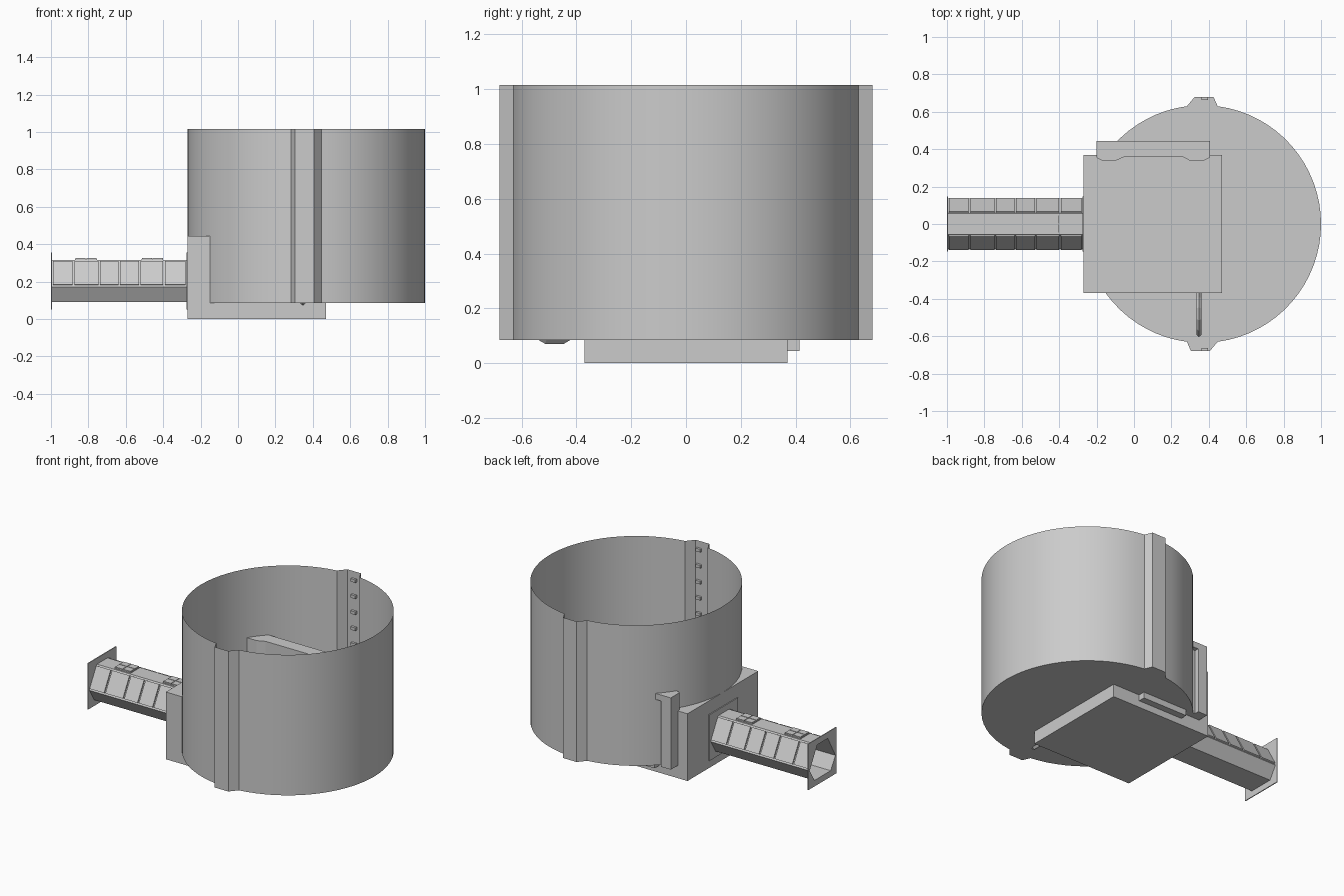
import bpy, bmesh, math
from mathutils import Vector

if "Cube" in bpy.data.objects:
    bpy.data.objects.remove(bpy.data.objects["Cube"])


def mesh_object(name, bm):
    bmesh.ops.recalc_face_normals(bm, faces=bm.faces[:])
    me = bpy.data.meshes.new(name)
    bm.to_mesh(me)
    bm.free()
    ob = bpy.data.objects.new(name, me)
    bpy.context.collection.objects.link(ob)
    return ob


def add_box(bm, x0, x1, y0, y1, z0, z1):
    vs = bmesh.ops.create_cube(bm, size=1)["verts"]
    for v in vs:
        v.co = Vector(((x0 + x1) / 2 + v.co.x * (x1 - x0),
                       (y0 + y1) / 2 + v.co.y * (y1 - y0),
                       (z0 + z1) / 2 + v.co.z * (z1 - z0)))


def boxes(name, *dims):
    bm = bmesh.new()
    for d in dims:
        add_box(bm, *d)
    return mesh_object(name, bm)


def add_prism(bm, points, offset, bottom=True, top=True):
    a = [bm.verts.new(p) for p in points]
    b = [bm.verts.new(Vector(p) + Vector(offset)) for p in points]
    n = len(a)
    for i in range(n):
        bm.faces.new((a[i], a[(i + 1) % n], b[(i + 1) % n], b[i]))
    if bottom:
        bm.faces.new(a)
    if top:
        bm.faces.new(b)


# Round open-topped tank with a hollow rib at the front and back
CX, R, Z0, Z1 = 0.365, 0.635, 0.085, 1.015
gap = 0.13
half = [(0.455, R * math.cos(gap)), (0.425, 0.68), (0.325, 0.68), (0.285, R * math.cos(gap))]
outline = []
N = 32
for side in (1, -1):
    outline += [(CX + side * (x - CX), side * y) for x, y in half[1:3]]
    for i in range(N + 1):
        t = math.pi / 2 + gap + (math.pi - 2 * gap) * i / N
        outline.append((CX + side * R * math.cos(t), side * R * math.sin(t)))
bm = bmesh.new()
add_prism(bm, [(x, y, Z0) for x, y in outline], (0, 0, Z1 - Z0), top=False)
tank = mesh_object("tank_wall", bm)
bpy.context.view_layer.objects.active = tank
tank.select_set(True)
bpy.ops.object.shade_smooth_by_angle(angle=math.radians(20))
tank.select_set(False)

# Rungs inside both ribs
bm = bmesh.new()
for i in range(9):
    z = 0.96 - 0.106 * i
    for s in (1, -1):
        y = sorted((s * 0.662, s * 0.678))
        add_box(bm, 0.36, 0.395, y[0], y[1], z - 0.01, z + 0.01)
mesh_object("ladder_rungs", bm)

# Square entry block that runs under and into the tank
boxes("entry_block", (-0.27, 0.47, -0.37, 0.37, 0, 0.445))

# Door frame with swollen posts on its inner side, recessed door and sill
inner = [(-0.20, 0.355), (-0.17, 0.338), (-0.10, 0.338), (-0.05, 0.36),
         (0.26, 0.36), (0.30, 0.338), (0.37, 0.338), (0.405, 0.355)]
bm = bmesh.new()
add_prism(bm, [(x, y, 0.085) for x, y in inner + [(0.405, 0.415), (-0.20, 0.415)]], (0, 0, 0.475))
mesh_object("door_panel", bm)
boxes("door_frame",
      (-0.20, -0.13, 0.415, 0.445, 0.085, 0.56),
      (0.335, 0.405, 0.415, 0.445, 0.085, 0.56),
      (-0.13, 0.335, 0.415, 0.445, 0.52, 0.56))
boxes("door_sill", (-0.06, 0.27, 0.36, 0.415, 0.045, 0.09))

# Twelve-sided hand wheel standing upright in the tank
bm = bmesh.new()
rings = []
for i in range(12):
    t = 2 * math.pi * (i + 0.5) / 12
    ring = []
    for dx, dr in ((0.014, 0), (0, 0.014), (-0.014, 0), (0, -0.014)):
        r = 0.115 + dr
        ring.append(bm.verts.new((0.347 + dx, -0.48 + r * math.sin(t), 0.195 + r * math.cos(t))))
    rings.append(ring)
for i in range(12):
    a, b = rings[i], rings[(i + 1) % 12]
    for j in range(4):
        k = (j + 1) % 4
        bm.faces.new((a[j], a[k], b[k], b[j]))
mesh_object("hand_wheel", bm)

# Six-sided hollow corridor
hexa = [(0.055, 0.315), (0.135, 0.172), (0.085, 0.09),
        (-0.085, 0.09), (-0.135, 0.172), (-0.055, 0.315)]
bm = bmesh.new()
add_prism(bm, [(-1.0, y, z) for y, z in hexa], (0.73, 0, 0), bottom=False, top=False)
mesh_object("corridor_tube", bm)

# Raised cladding panels on the two upper slopes
edges = [-0.995, -0.88, -0.742, -0.635, -0.525, -0.395, -0.275]
bm = bmesh.new()
for s in (1, -1):
    p, q = Vector((0, s * 0.055, 0.315)), Vector((0, s * 0.135, 0.172))
    n = Vector((0, s * 0.143, 0.08)).normalized() * 0.009
    a, b = p.lerp(q, 0.06), p.lerp(q, 0.94)
    for x0, x1 in zip(edges, edges[1:]):
        start = Vector((x0 + 0.005, 0, 0))
        add_prism(bm, [start + v for v in (a, b, b + n, a + n)], (x1 - x0 - 0.01, 0, 0))
mesh_object("corridor_panels", bm)

# Square end plates with a six-sided opening
for name, x in (("outer_end_plate", -1.0), ("inner_end_plate", -0.276)):
    square = [(0.148, 0.355), (0.148, 0.172), (0.148, 0.05),
              (-0.148, 0.05), (-0.148, 0.172), (-0.148, 0.355)]
    bm = bmesh.new()
    loops = [[bm.verts.new((xx, y, z)) for y, z in pts]
             for xx, pts in ((x, hexa), (x, square), (x + 0.006, square), (x + 0.006, hexa))]
    for k in range(4):
        a, b = loops[k], loops[(k + 1) % 4]
        for i in range(6):
            j = (i + 1) % 6
            bm.faces.new((a[i], a[j], b[j], b[i]))
    mesh_object(name, bm)

# Roof windows with four panes each
bm = bmesh.new()
for cx in (-0.813, -0.458):
    add_box(bm, cx - 0.058, cx + 0.058, -0.047, 0.047, 0.312, 0.321)
    for sx in (-1, 1):
        for sy in (-1, 1):
            px, py = cx + sx * 0.029, sy * 0.0235
            add_box(bm, px - 0.027, px + 0.027, py - 0.0215, py + 0.0215, 0.319, 0.327)
mesh_object("roof_windows", bm)
